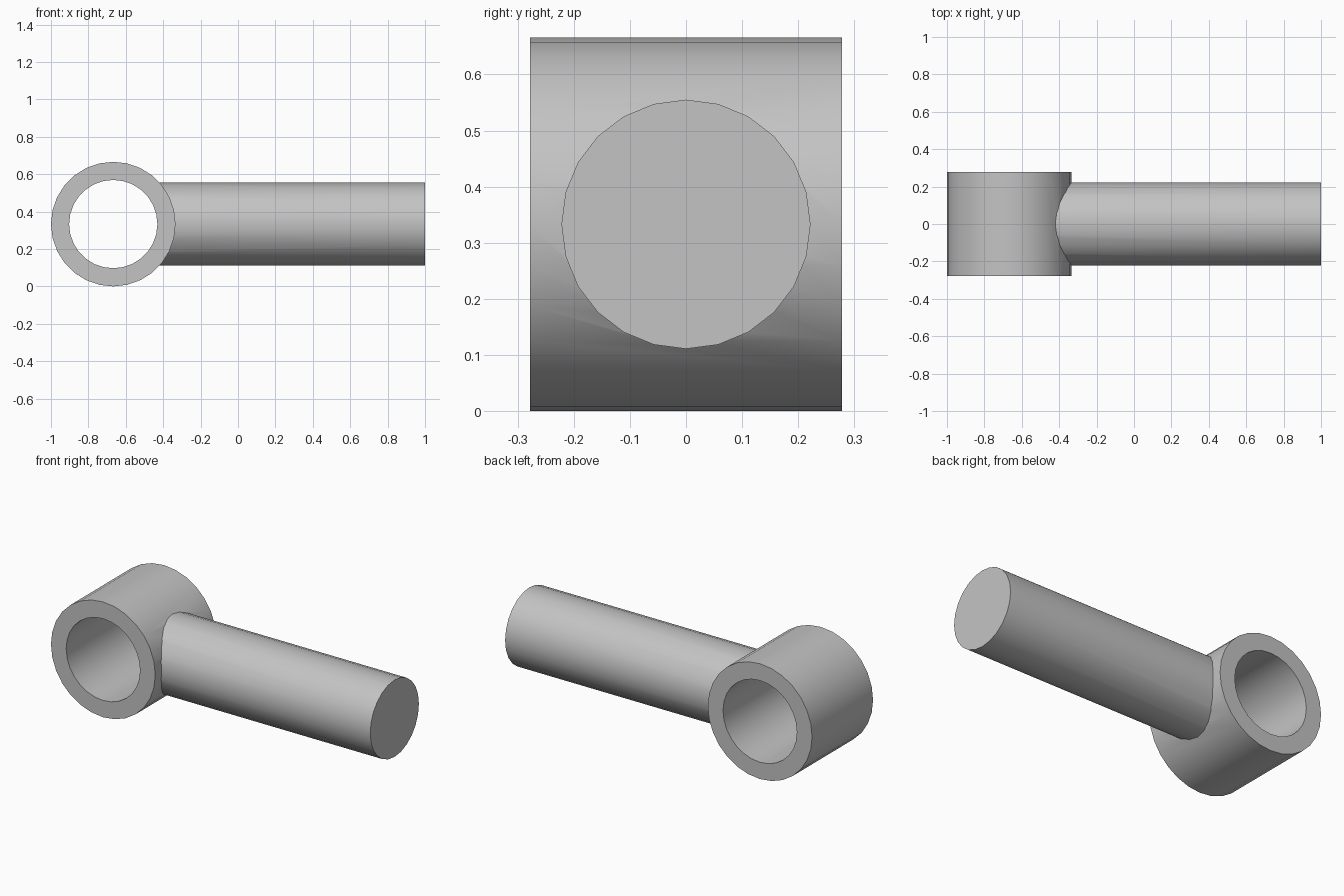
import bpy
from math import pi, radians

cube = bpy.data.objects.get("Cube")
if cube:
    bpy.data.objects.remove(cube, do_unlink=True)

# Main sizes
CENTRE_X, CENTRE_Z = -0.667, 0.333
RING_R, BORE_R, RING_DEPTH = 0.333, 0.236, 0.556
ROD_R, ROD_START, ROD_END = 0.222, -0.425, 1.0

grey = bpy.data.materials.new("plain_grey")
grey.use_nodes = True
colour = (0.55, 0.55, 0.55, 1)
grey.diffuse_color = colour
grey.node_tree.nodes["Principled BSDF"].inputs["Base Color"].default_value = colour


def cylinder(name, radius, depth, x, rotation, sides):
    bpy.ops.mesh.primitive_cylinder_add(
        vertices=sides, radius=radius, depth=depth,
        location=(x, 0, CENTRE_Z), rotation=rotation)
    obj = bpy.context.object
    obj.name = name
    obj.data.materials.append(grey)
    return obj


def combine(target, other, operation):
    """Apply a boolean to target and remove the other solid."""
    mod = target.modifiers.new(operation.lower(), 'BOOLEAN')
    mod.operation = operation
    mod.solver = 'EXACT'
    mod.object = other
    bpy.ops.object.select_all(action='DESELECT')
    target.select_set(True)
    bpy.context.view_layer.objects.active = target
    bpy.ops.object.modifier_apply(modifier=mod.name)
    bpy.data.objects.remove(other, do_unlink=True)


# Ring eye, with its axis front to back
along_y = (pi / 2, 0, 0)
eye = cylinder("rod_with_ring_eye", RING_R, RING_DEPTH, CENTRE_X, along_y, 28)
bore = cylinder("bore_cutter", BORE_R, RING_DEPTH * 2, CENTRE_X, along_y, 28)
combine(eye, bore, 'DIFFERENCE')

# Rod, starting inside the ring wall and joined to it
rod = cylinder("rod", ROD_R, ROD_END - ROD_START, (ROD_START + ROD_END) / 2,
               (0, pi / 2, 0), 24)
combine(eye, rod, 'UNION')

# Smooth round walls, sharp rims and joint
bpy.ops.object.shade_smooth_by_angle(angle=radians(25))
